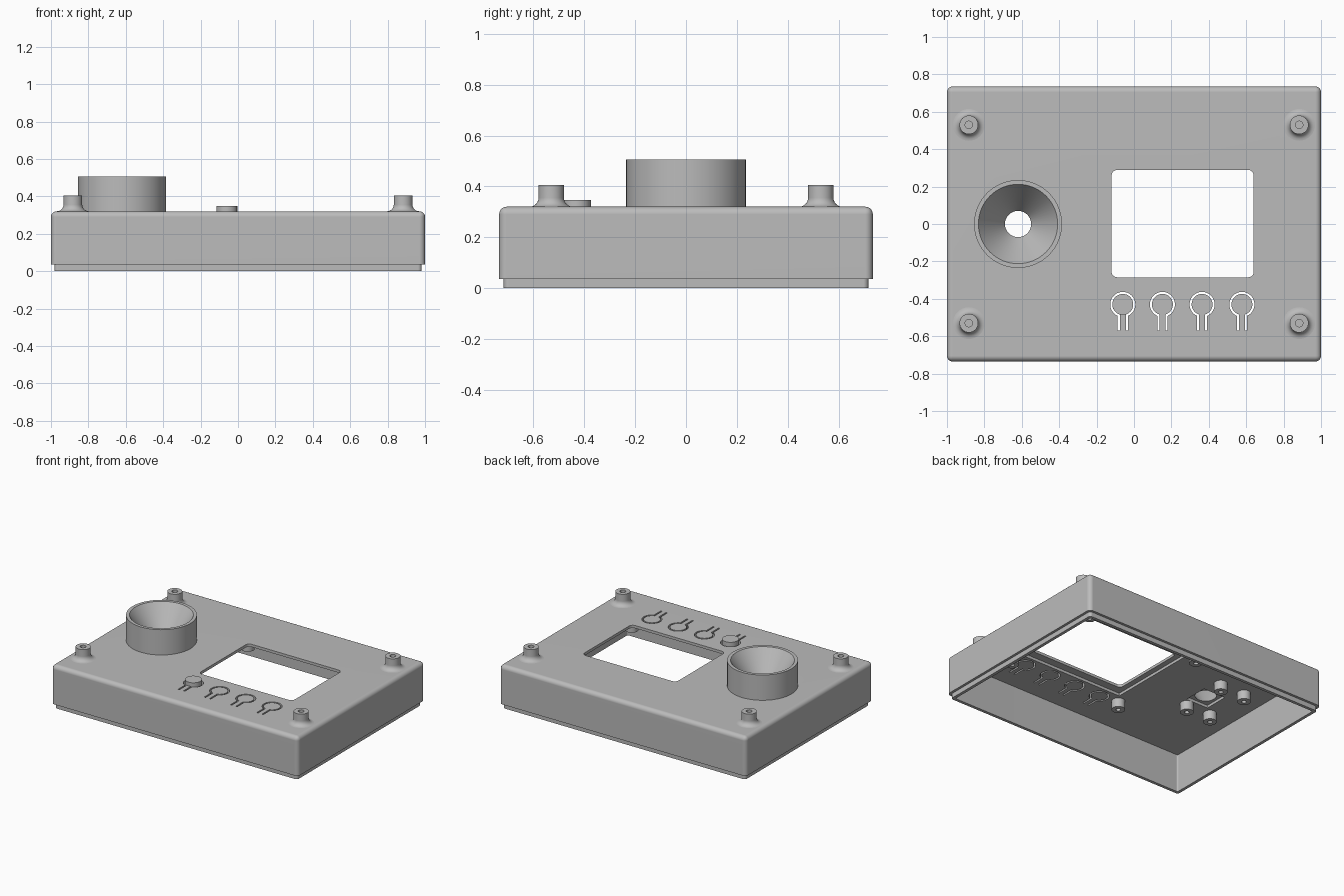
import bpy, bmesh
from math import sin, cos, pi, asin, radians
from mathutils import Vector

old = bpy.data.objects.get("Cube")
if old:
    bpy.data.objects.remove(old, do_unlink=True)

grey = bpy.data.materials.new("grey plastic")
grey.use_nodes = True
colour = (0.5, 0.5, 0.5, 1)
grey.diffuse_color = colour
grey.node_tree.nodes["Principled BSDF"].inputs["Base Color"].default_value = colour


def make(name, bm):
    bmesh.ops.recalc_face_normals(bm, faces=bm.faces[:])
    mesh = bpy.data.meshes.new(name)
    bm.to_mesh(mesh)
    bm.free()
    mesh.materials.append(grey)
    obj = bpy.data.objects.new(name, mesh)
    bpy.context.collection.objects.link(obj)
    return obj


def prism(name, outline, z0, z1):
    bm = bmesh.new()
    face = bm.faces.new([bm.verts.new((x, y, z0)) for x, y in outline])
    up = bmesh.ops.extrude_face_region(bm, geom=[face])["geom"]
    verts = [v for v in up if isinstance(v, bmesh.types.BMVert)]
    bmesh.ops.translate(bm, verts=verts, vec=(0, 0, z1 - z0))
    return make(name, bm)


def arc(cx, cy, r, a0, a1, n):
    return [(cx + r * cos(a0 + (a1 - a0) * i / n), cy + r * sin(a0 + (a1 - a0) * i / n))
            for i in range(n + 1)]


def rounded_rect(cx, cy, hx, hy, r):
    points = []
    for i, (sx, sy) in enumerate([(1, 1), (-1, 1), (-1, -1), (1, -1)]):
        points += arc(cx + sx * (hx - r), cy + sy * (hy - r), r, i * pi / 2, (i + 1) * pi / 2, 5)
    return points


def circle(cx, cy, r, n=48):
    return arc(cx, cy, r, 0, 2 * pi, n)[:-1]


def lathe(name, x, y, profile, steps=32, closed=False):
    bm = bmesh.new()
    verts = [bm.verts.new((r, 0, z)) for r, z in profile]
    edges = [bm.edges.new(pair) for pair in zip(verts, verts[1:])]
    if closed:
        edges.append(bm.edges.new((verts[-1], verts[0])))
    bmesh.ops.spin(bm, geom=verts + edges, cent=(0, 0, 0), axis=(0, 0, 1),
                   angle=2 * pi, steps=steps)
    bmesh.ops.remove_doubles(bm, verts=bm.verts[:], dist=0.0001)
    bmesh.ops.translate(bm, verts=bm.verts[:], vec=(x, y, 0))
    return make(name, bm)


def cut(target, cutter):
    cutter.hide_render = True
    mod = target.modifiers.new("cut", "BOOLEAN")
    mod.operation = "DIFFERENCE"
    mod.solver = "EXACT"
    mod.object = cutter
    bpy.context.view_layer.objects.active = target
    bpy.ops.object.modifier_apply(modifier=mod.name)
    bpy.data.objects.remove(cutter, do_unlink=True)


HX, HY, WALL = 1.0, 0.735, 0.04
TOP, CEILING, SEAM = 0.32, 0.28, 0.035
CUP_X = -0.62
SCREEN = (0.26, 0.002)

# Case shell: a box with rounded upright and top edges, hollow from below
bm = bmesh.new()
bmesh.ops.create_cube(bm, size=1)
for v in bm.verts:
    v.co = Vector((v.co.x * 2 * HX, v.co.y * 2 * HY, TOP if v.co.z > 0 else SEAM))
rounded = [e for e in bm.edges if max(v.co.z for v in e.verts) > SEAM + 0.01]
bmesh.ops.bevel(bm, geom=rounded, offset=0.03, segments=5, profile=0.5, affect="EDGES")
shell = make("case_shell", bm)
cavity = rounded_rect(0, 0, HX - WALL, HY - WALL, 0.01)
cut(shell, prism("cavity", cavity, -0.1, CEILING))

# Stepped lip under the shell
lip = prism("bottom_lip", rounded_rect(0, 0, HX - 0.018, HY - 0.018, 0.02), 0, SEAM)
cut(lip, prism("lip_opening", cavity, -0.1, 0.1))

# Screen window with a recess behind it
cut(shell, prism("window", rounded_rect(*SCREEN, 0.38, 0.287, 0.03), 0.2, 0.4))
cut(shell, prism("window_recess", rounded_rect(*SCREEN, 0.42, 0.345, 0.005), 0.2, 0.3))

# Seat for the cup and a square sensor recess under it
cut(shell, prism("cup_seat", circle(CUP_X, 0, 0.15), 0.3, 0.4))
cut(shell, prism("sensor_recess", rounded_rect(CUP_X, 0, 0.09, 0.09, 0.004), 0.2, 0.305))

# Keyhole slots that leave four springy button tongues
for x in (-0.06, 0.152, 0.364, 0.577):
    y, loops = -0.43, []
    for r, half in ((0.067, 0.027), (0.056, 0.016)):
        gap = asin(half / r)
        ring = arc(x, y, r, -pi / 2 + gap, 1.5 * pi - gap, 40)
        loops.append([(x + half, y - 0.14)] + ring + [(x - half, y - 0.14)])
    cut(shell, prism("slot", loops[0] + loops[1][::-1], 0.2, 0.4))

# Raised pad on the first button
pad = prism("button_pad", circle(-0.06, -0.43, 0.056), TOP - 0.01, 0.347)

# Cup with a conical bowl and a centre hole
cup = lathe("cup", CUP_X, 0, [(0.235, 0.3), (0.235, 0.505), (0.212, 0.505), (0.07, 0.3)],
            64, closed=True)

parts = [shell, lip, pad, cup]

# Corner posts with flared feet and blind screw holes
flare = [(0.05 + 0.035 * (1 - sin(a)), TOP + 0.035 * (1 - cos(a)))
         for a in (i * pi / 12 for i in range(7))]
post = [(0, 0.31), (0.085, 0.31)] + flare + [(0.05, 0.405), (0.02, 0.405), (0.02, 0.34), (0, 0.34)]
for sx, side in ((1, "left"), (-1, "right")):
    for sy, end in ((1, "back"), (-1, "front")):
        parts.append(lathe(f"{end}_{side}_post", sx * 0.883, sy * 0.53, post))

# Inner standoffs around the screen and the sensor
standoff = [(0, 0.29), (0.045, 0.29), (0.045, 0.215), (0.016, 0.215), (0.016, 0.26), (0, 0.26)]
for name, cx, cy, dx, dy in (("screen", SCREEN[0], 0, 0.46, 0.4), ("sensor", -0.67, 0.04, 0.1, 0.175)):
    for sx in (-1, 1):
        for sy in (-1, 1):
            parts.append(lathe(f"{name}_standoff", cx + sx * dx, cy + sy * dy, standoff))

# Smooth shading with crisp edges
bpy.ops.object.select_all(action="DESELECT")
for obj in parts:
    obj.select_set(True)
bpy.context.view_layer.objects.active = shell
bpy.ops.object.shade_smooth_by_angle(angle=radians(32))
for obj in parts:
    obj.modifiers.new("flat faces", "WEIGHTED_NORMAL").keep_sharp = True
